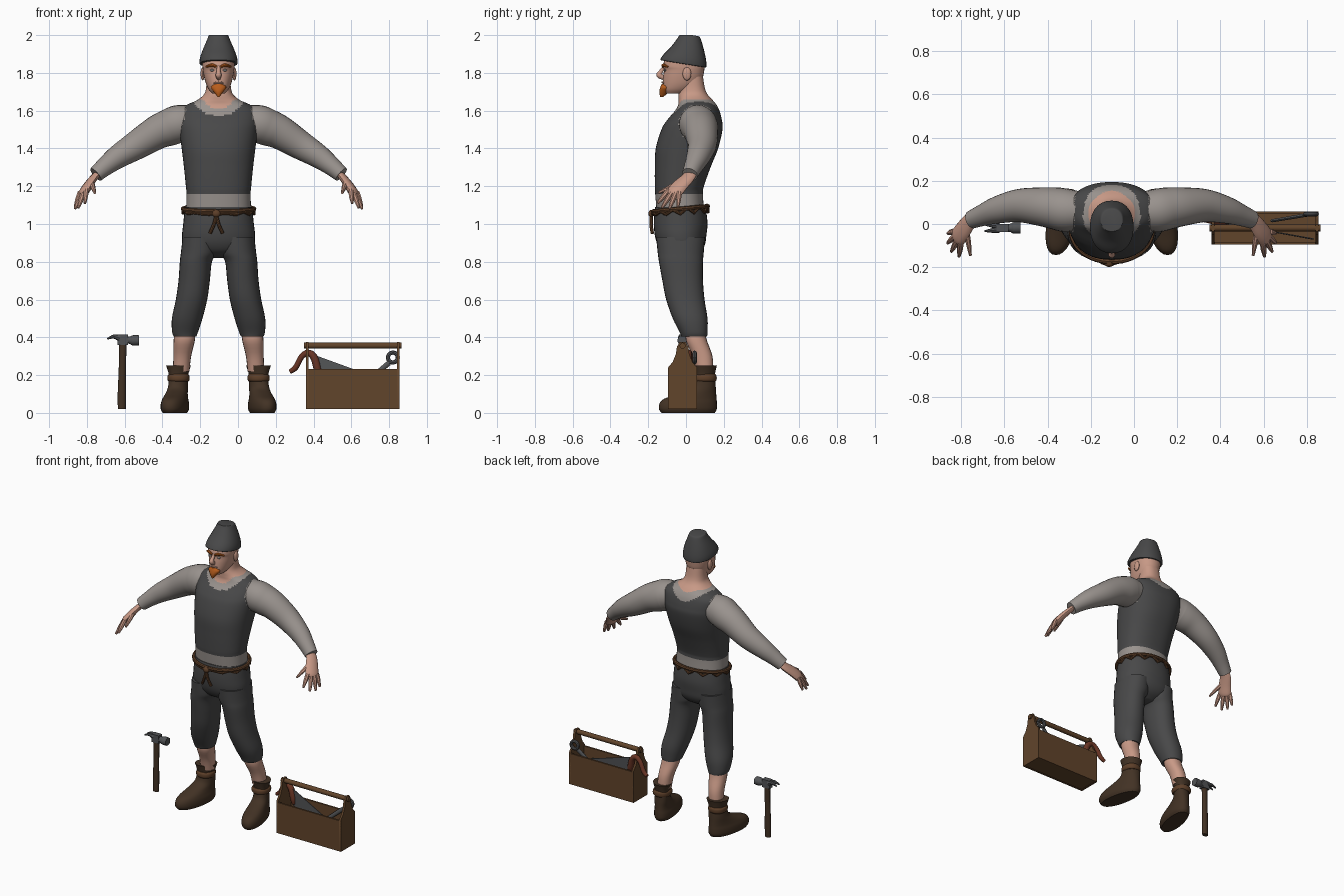
import bpy, bmesh, math
from mathutils import Vector

if "Cube" in bpy.data.objects:
    bpy.data.objects.remove(bpy.data.objects["Cube"])

MAN_X = -0.103
PARTS = []


def material(name, r, g, b):
    m = bpy.data.materials.new(name)
    m.use_nodes = True
    m.diffuse_color = (r, g, b, 1)
    node = next(n for n in m.node_tree.nodes if n.type == 'BSDF_PRINCIPLED')
    node.inputs["Base Color"].default_value = (r, g, b, 1)
    node.inputs["Roughness"].default_value = 0.8
    return m


cloth = material("dark cloth", .065, .065, .066)
shirt = material("grey linen", .32, .29, .27)
skin = material("skin", .58, .32, .24)
hair = material("orange hair", .48, .11, .012)
leather = material("boot leather", .055, .032, .018)
rope = material("brown cord", .11, .05, .022)
wood = material("box wood", .12, .058, .024)
metal = material("dark metal", .085, .088, .093)
grip = material("red brown grip", .14, .035, .018)
eye = material("eye grey", .3, .3, .3)


def finish(name, bm, mats, rule=None, dx=0.0):
    """Turn a bmesh into a named object, colouring faces by a rule."""
    bmesh.ops.recalc_face_normals(bm, faces=bm.faces)
    if rule:
        for f in bm.faces:
            f.material_index = rule(f.calc_center_median())
    me = bpy.data.meshes.new(name)
    bm.to_mesh(me)
    bm.free()
    for m in mats:
        me.materials.append(m)
    ob = bpy.data.objects.new(name, me)
    ob.location.x = dx
    bpy.context.collection.objects.link(ob)
    PARTS.append(ob)
    return ob


def smooth_rows(rows, steps):
    """Catmull-Rom interpolation through rows of numbers."""
    out = []
    for i in range(len(rows) - 1):
        a, b, c, d = (rows[max(0, min(len(rows) - 1, i + k))] for k in (-1, 0, 1, 2))
        for j in range(steps):
            t = j / steps
            out.append([q + .5 * t * (r - p + t * (2*p - 5*q + 4*r - s + t * (3*q - 3*r + s - p)))
                        for p, q, r, s in zip(a, b, c, d)])
    return out + [list(rows[-1])]


def skin_rings(bm, rings):
    vs = [[bm.verts.new(p) for p in ring] for ring in rings]
    n = len(vs[0])
    for lo, hi in zip(vs, vs[1:]):
        for i in range(n):
            bm.faces.new((lo[i], lo[(i + 1) % n], hi[(i + 1) % n], hi[i]))
    bm.faces.new(vs[0])
    bm.faces.new(vs[-1])


def loft(name, rows, mats, rule=None, side=1, n=28, steps=4, power=2.2, slope=0.0, toe_out=0.0, dx=MAN_X):
    """Rows: height, centre x, half width, front y, back y."""
    rings = []
    for z, cx, hw, yf, yb in smooth_rows(rows, steps):
        ring = []
        for i in range(n):
            a = math.tau * i / n
            c, s = math.cos(a), math.sin(a)
            x = cx + hw * math.copysign(abs(c) ** (2 / power), c)
            y = (yf + yb) / 2 + (yb - yf) / 2 * math.copysign(abs(s) ** (2 / power), s)
            ring.append((side * (x - toe_out * (y - .1)), y, min(2.0, z + slope * y)))
        rings.append(ring)
    bm = bmesh.new()
    skin_rings(bm, rings)
    return finish(name, bm, mats, rule, dx)


def tube(name, pts, mat, side=1, n=12, steps=4, flat=1.0, ref=(0, 0, 1), dx=MAN_X):
    """Points: x, y, z, radius; flat thins the section across ref."""
    path = smooth_rows(pts, steps)
    pos = [Vector((side * p[0], p[1], p[2])) for p in path]
    ref = Vector((side * ref[0], ref[1], ref[2]))
    rings = []
    for i, p in enumerate(pos):
        t = (pos[min(i + 1, len(pos) - 1)] - pos[max(i - 1, 0)]).normalized()
        u = (ref - t * ref.dot(t)).normalized()
        v = t.cross(u) * flat
        r = path[i][3]
        rings.append([p + r * (u * math.cos(math.tau * k / n) + v * math.sin(math.tau * k / n)) for k in range(n)])
    bm = bmesh.new()
    skin_rings(bm, rings)
    return finish(name, bm, [mat], None, dx)


def prism(name, pts, vec, mat):
    """Flat outline pushed along a vector."""
    bm = bmesh.new()
    f = bm.faces.new([bm.verts.new(p) for p in pts])
    ext = bmesh.ops.extrude_face_region(bm, geom=[f])["geom"]
    bmesh.ops.translate(bm, vec=vec, verts=[g for g in ext if isinstance(g, bmesh.types.BMVert)])
    return finish(name, bm, [mat])


def board(name, x0, x1, y0, y1, z0, z1, mat):
    return prism(name, [(x0, y0, z0), (x1, y0, z0), (x1, y1, z0), (x0, y1, z0)], (0, 0, z1 - z0), mat)


def ball(name, c, r, mat):
    bm = bmesh.new()
    bmesh.ops.create_uvsphere(bm, u_segments=16, v_segments=10, radius=1)
    for v in bm.verts:
        v.co = Vector((v.co.x * r[0] + c[0], v.co.y * r[1] + c[1], v.co.z * r[2] + c[2]))
    return finish(name, bm, [mat], None, MAN_X)


# Torso: vest, shirt edges and bare neck
def torso_rule(c):
    d = (c.x / .135) ** 2 + ((c.y - .045) / .155) ** 2 + ((c.z - 1.67) / .17) ** 2
    if c.z > 1.66 or d < .52:
        return 2
    armhole = abs(c.x) > .17 and ((c.y - .062) / .1) ** 2 + ((c.z - 1.535) / .095) ** 2 < 1
    return 1 if c.z < 1.16 or d < 1 or armhole else 0


loft("torso", [
    (1.06, 0, .172, -.155, .095), (1.16, 0, .17, -.163, .09), (1.2, 0, .173, -.165, .095),
    (1.3, 0, .183, -.165, .13), (1.4, 0, .195, -.16, .17), (1.5, 0, .208, -.13, .193),
    (1.55, 0, .21, -.1, .19), (1.6, 0, .202, -.058, .177), (1.63, 0, .17, -.042, .162),
    (1.655, 0, .115, -.04, .142), (1.685, 0, .078, -.04, .115), (1.72, 0, .066, -.034, .1),
    (1.78, 0, .062, -.03, .09)], [cloth, shirt, skin], torso_rule, n=64, steps=7, power=2.3)

# Trousers
loft("trouser_seat", [
    (.82, 0, .05, -.06, .03), (.85, 0, .13, -.12, .075), (.89, 0, .185, -.15, .1), (.94, 0, .193, -.165, .108),
    (1.0, 0, .187, -.17, .114), (1.06, 0, .181, -.167, .108), (1.09, 0, .178, -.163, .102)], [cloth], n=36)

for s, tag in ((1, "left_"), (-1, "right_")):
    # Legs and boots
    loft(tag + "trouser_leg", [
        (.405, .178, .06, -.025, .112), (.43, .177, .069, -.035, .114), (.5, .166, .081, -.07, .114),
        (.6, .143, .083, -.105, .098), (.7, .129, .083, -.125, .09), (.8, .12, .085, -.143, .09),
        (.85, .104, .095, -.15, .094), (.93, .098, .092, -.158, .1)], [cloth], side=s)
    loft(tag + "shin", [
        (.22, .198, .044, .055, .145), (.3, .192, .047, .035, .14), (.38, .182, .056, .0, .112),
        (.43, .178, .055, .0, .1)], [skin], side=s, n=20)
    loft(tag + "boot", [
        (0, .215, .058, -.13, .152), (.02, .215, .068, -.143, .163), (.05, .215, .068, -.14, .164),
        (.075, .215, .062, -.115, .162), (.1, .215, .056, -.045, .16), (.13, .214, .052, .025, .158),
        (.17, .212, .05, .046, .155), (.2, .212, .05, .05, .153), (.225, .212, .056, .046, .157),
        (.25, .212, .064, .04, .163)], [leather], side=s, toe_out=.18)
    loft(tag + "boot_strap", [
        (.165, .212, .05, .046, .155), (.175, .212, .058, .038, .162), (.195, .212, .058, .038, .162),
        (.205, .212, .05, .046, .155)], [rope], side=s)

    # Arms
    tube(tag + "sleeve", [
        (.15, .062, 1.54, .09), (.21, .063, 1.53, .1), (.26, .072, 1.512, .098), (.325, .08, 1.485, .09),
        (.43, .085, 1.42, .077), (.53, .065, 1.358, .063), (.6, .04, 1.305, .05), (.65, .02, 1.262, .042)],
        shirt, side=s, n=24, steps=5)
    across = (.05, .11, -.02)
    tube(tag + "palm", [
        (.625, .03, 1.28, .034), (.66, .01, 1.245, .038), (.69, -.03, 1.205, .044),
        (.712, -.06, 1.17, .045), (.72, -.07, 1.155, .034)], skin, side=s, flat=.5, ref=across)
    fingers = {
        "thumb": ((.675, -.02, 1.225), (.655, -.145, 1.165)),
        "index_finger": ((.7, -.09, 1.18), (.708, -.15, 1.11)),
        "middle_finger": ((.714, -.073, 1.17), (.743, -.128, 1.085)),
        "ring_finger": ((.726, -.055, 1.165), (.76, -.088, 1.08)),
        "little_finger": ((.732, -.035, 1.17), (.76, -.043, 1.09))}
    for finger, (a, b) in fingers.items():
        mid = [(p + q) / 2 for p, q in zip(a, b)]
        tube(tag + finger, [(*a, .014), (*mid, .0135), (*b, .007)], skin, side=s, n=8, ref=across)

    # Face pairs
    ball(tag + "ear", (s * .084, .005, 1.795), (.011, .023, .035), skin)
    ball(tag + "eye", (s * .034, -.111, 1.814), (.012, .006, .006), eye)
    tube(tag + "eyebrow", [(.01, -.122, 1.832, .006), (.035, -.119, 1.841, .009), (.066, -.097, 1.832, .005)],
         hair, side=s, n=8)

# Head
loft("head", [
    (1.69, 0, .032, -.108, -.01), (1.71, 0, .051, -.12, .03), (1.74, 0, .066, -.123, .07),
    (1.78, 0, .077, -.121, .09), (1.815, 0, .083, -.117, .097), (1.835, 0, .085, -.122, .099),
    (1.87, 0, .085, -.112, .098), (1.9, 0, .075, -.09, .09)], [skin])
tube("nose", [(0, -.113, 1.835, .009), (0, -.134, 1.805, .012), (0, -.142, 1.788, .016), (0, -.118, 1.773, .012)],
     skin, ref=(1, 0, 0), n=10)
tube("lips", [(-.025, -.115, 1.748, .004), (0, -.124, 1.75, .006), (.025, -.115, 1.748, .004)], skin, n=8)
loft("goatee", [
    (1.673, 0, .005, -.137, -.12), (1.7, 0, .026, -.142, -.09), (1.725, 0, .041, -.136, -.085),
    (1.742, 0, .02, -.129, -.095)], [hair], n=14)
loft("hat", [
    (1.845, 0, .096, -.128, .102), (1.85, 0, .101, -.136, .108), (1.88, 0, .098, -.118, .107),
    (1.925, 0, .083, -.08, .098), (1.975, 0, .062, -.046, .084), (2.0, 0, .052, -.032, .074),
    (2.005, 0, .044, -.024, .066)], [cloth], slope=-.16)

# Rope belt with knot and tails
loop = [(.188 * math.sin(a), -.03 - .145 * math.cos(a), 1.08 - .014 * math.cos(a), .012)
        for a in (math.tau * k / 24 for k in range(25))]
tube("rope_belt", loop, rope, steps=2, n=8)
tube("rope_belt_wrap", [(x, y * 1.01, z - .012 + .018 * math.sin(3 * i), .009) for i, (x, y, z, r) in enumerate(loop)],
     rope, steps=2, n=8)
ball("belt_knot", (-.012, -.184, 1.055), (.022, .015, .02), rope)
for s, tag in ((1, "left_"), (-1, "right_")):
    tube(tag + "belt_tail", [(-.012, -.182, 1.05, .009), (-.012 + s * .012, -.185, 1.0, .009),
                             (-.012 + s * .034, -.178, .95, .009)], rope, n=8, ref=(0, 1, 0))

# Toolbox
X0, X1, YC, HALF = .36, .855, -.018, .077
half_end = [(HALF, .02), (HALF, .24), (.052, .27), (.036, .31), (.03, .35), (.016, .375)]
outline = half_end + [(-y, z) for y, z in reversed(half_end)]
for x, tag in ((X0, "right_"), (X1 - .014, "left_")):
    prism(tag + "box_end", [(x, YC + y, z) for y, z in outline], (.014, 0, 0), wood)
for y, tag in ((YC - HALF, "front_"), (YC + HALF - .012, "back_")):
    board(tag + "box_side", X0 + .002, X1 - .002, y, y + .012, .02, .232, wood)
board("box_floor", X0 + .005, X1 - .005, YC - HALF + .002, YC + HALF - .002, .022, .04, wood)
tube("box_handle", [(X0 - .01, YC, .356, .016), (X1 + .01, YC, .356, .016)], wood, dx=0)

# Saw lying in the box
tube("saw_handle", [
    (.275, .032, .218, .012), (.305, .027, .24, .015), (.335, .021, .295, .015), (.37, .015, .318, .017),
    (.402, .009, .295, .02), (.42, .005, .235, .02), (.425, .004, .2, .013)], grip, ref=(0, 1, 0), dx=0)
prism("saw_blade", [(.41, .004, .305), (.835, -.072, .15), (.825, -.072, .12), (.42, .002, .19)],
      (0, .005, 0), metal)

# Spanner lying in the box
tube("spanner_shaft", [(.64, .015, .13, .012), (.8, .042, .265, .014)], metal, flat=.6, dx=0)
ring = [(.82 + .026 * math.cos(a), .046, .293 + .026 * math.sin(a), .011)
        for a in (math.tau * k / 16 for k in range(17))]
tube("spanner_ring", ring, metal, steps=2, n=8, ref=(0, 1, 0), dx=0)

# Hammer standing upright
HX, HY = -.612, -.018
tube("hammer_handle", [(HX - .003, HY, .02, .021), (HX - .003, HY, .1, .022), (HX, HY, .25, .019), (HX + .002, HY, .37, .021)],
     leather, flat=.75, ref=(1, 0, 0), dx=0)
board("hammer_eye", HX - .026, HX + .03, HY - .018, HY + .018, .36, .415, metal)
tube("hammer_face", [(HX + .02, HY, .386, .018), (HX + .04, HY, .385, .02), (HX + .055, HY, .384, .027),
                     (HX + .087, HY, .384, .027)], metal, n=14, dx=0)
for s, tag in ((1, "back_"), (-1, "front_")):
    tube(tag + "hammer_claw", [(HX - .015, HY + s * .008, .395, .016), (HX - .045, HY + s * .012, .404, .011),
                               (HX - .08, HY + s * .015, .392, .004)], metal, n=8, dx=0)

# Smooth shading with sharp edges kept
bpy.ops.object.select_all(action='DESELECT')
for ob in PARTS:
    ob.select_set(True)
bpy.context.view_layer.objects.active = PARTS[0]
bpy.ops.object.shade_smooth_by_angle(angle=math.radians(40))
